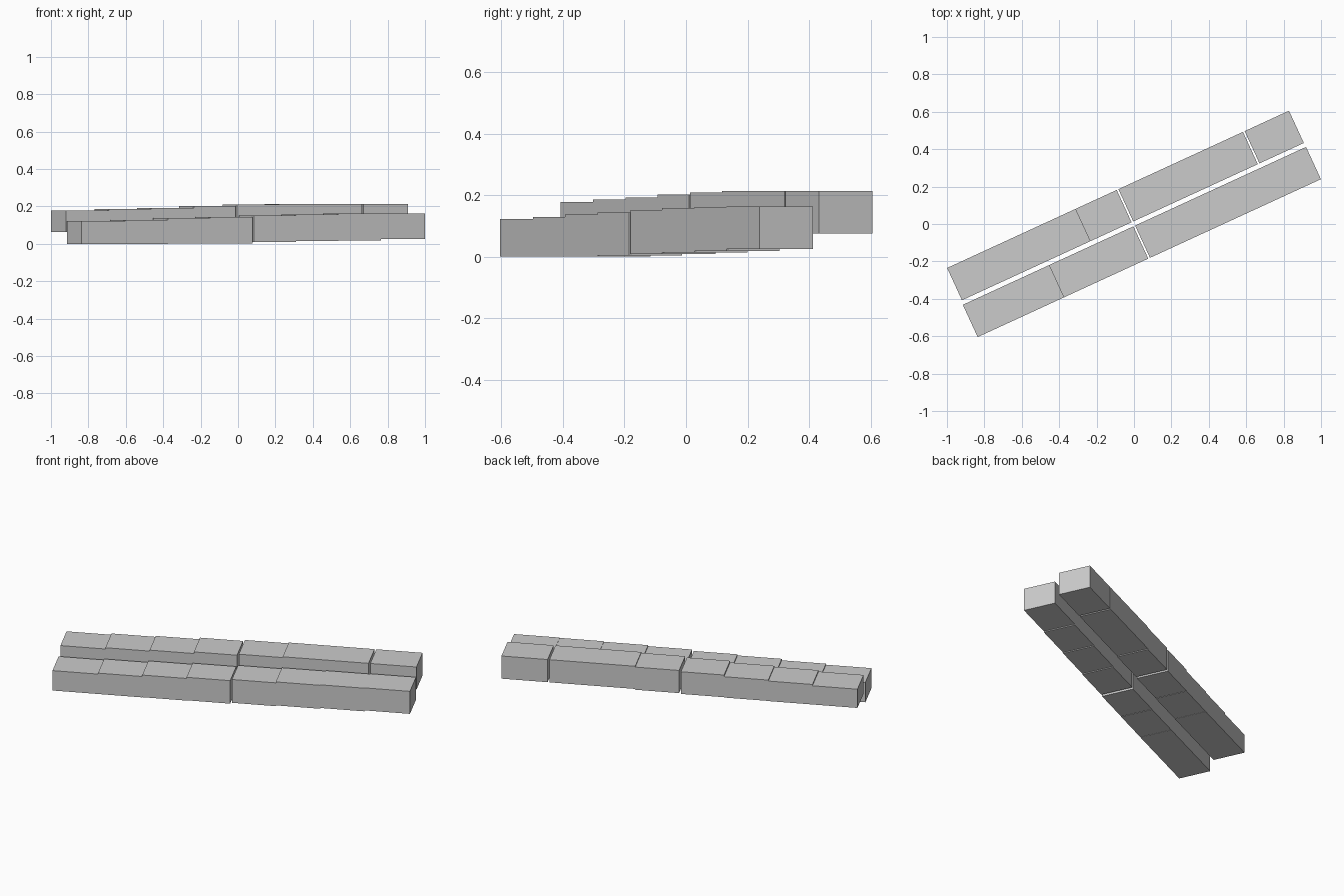
import bpy, math
from mathutils import Matrix

if "Cube" in bpy.data.objects:
    bpy.data.objects.remove(bpy.data.objects["Cube"])

ROT = Matrix.Rotation(math.radians(24.7), 4, 'Z')   # both rows run diagonally


def block(name, u0, u1, v0, v1, z0, z1):
    """Box in row coordinates (u along the row, v across it)."""
    bpy.ops.mesh.primitive_cube_add(size=1)
    ob = bpy.context.object
    ob.name = name
    size = Matrix.Diagonal((u1 - u0, v1 - v0, z1 - z0, 1))
    ob.data.transform(ROT @ Matrix.Translation(((u0 + u1) / 2, (v0 + v1) / 2, (z0 + z1) / 2)) @ size)
    return ob


def terrace(name, v0, v1, edges, bottoms, tops, gaps, gap=0.01):
    """Row of stepped units, with narrow joints after the unit numbers in gaps."""
    for i, (z0, z1) in enumerate(zip(bottoms, tops)):
        u0 = edges[i] + (gap / 2 if i in gaps else 0)
        u1 = edges[i + 1] - (gap / 2 if i + 1 in gaps else 0)
        block(f"{name}_unit_{i + 1}", u0, u1, v0, v1, z0, z1)


# front (lower) row
terrace("front_row", -0.2, -0.01,
        [-1.012, -0.755, -0.505, -0.255, -0.003, 0.25, 0.5, 0.75, 1.008],
        [0, 0, 0.001, 0.003, 0.009, 0.014, 0.019, 0.025],
        [0.122, 0.128, 0.137, 0.144, 0.152, 0.158, 0.161, 0.163],
        gaps={4})

# back (upper) row; units six and seven share one roof level
terrace("back_row", 0.014, 0.204,
        [-1.006, -0.752, -0.502, -0.252, -0.003, 0.25, 0.74, 1.006],
        [0.063, 0.063, 0.064, 0.066, 0.070, 0.075, 0.075],
        [0.178, 0.186, 0.192, 0.202, 0.209, 0.214, 0.214],
        gaps={4, 6})
